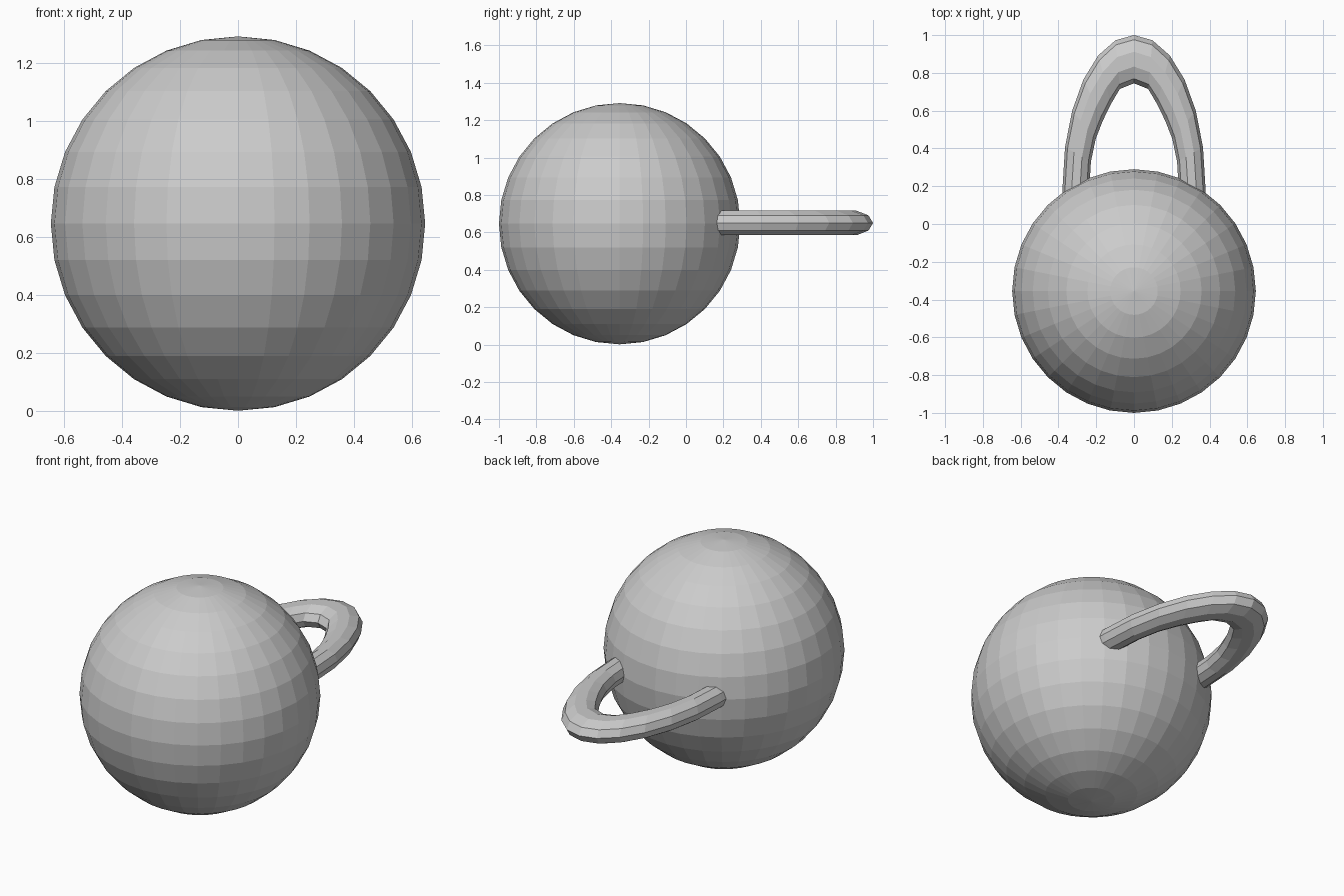
import bpy, bmesh, math
from mathutils import Vector

if "Cube" in bpy.data.objects:
    bpy.data.objects.remove(bpy.data.objects["Cube"])

# Round body
bpy.ops.mesh.primitive_uv_sphere_add(segments=32, ring_count=16, radius=0.645,
                                     location=(0, -0.355, 0.646))
bpy.context.object.name = "ball"

# Loop handle: outer edge is half an ellipse, inner edge is a narrower pointed arch
inner = [(0.236, 0.20), (0.228, 0.33), (0.203, 0.45), (0.166, 0.545),
         (0.122, 0.635), (0.075, 0.715), (0.0, 0.745)]
half = [((0.378, 0.05), (0.236, 0.05))]
for i, p in enumerate(inner):
    t = math.radians(15 * i)
    half.append(((0.378 * math.cos(t), 0.2 + 0.8 * math.sin(t)), p))
mirrored = [((-o[0], o[1]), (-n[0], n[1])) for o, n in reversed(half[:-1])]
stations = half + mirrored

SIDES, HALF_HEIGHT, MID_Z = 10, 0.069, 0.65
bm = bmesh.new()
rings = []
for o, n in stations:
    o, n = Vector((*o, MID_Z)), Vector((*n, MID_Z))
    mid, reach = (o + n) / 2, (o - n) / 2
    ring = []
    for k in range(SIDES):
        a = math.tau * k / SIDES
        ring.append(bm.verts.new(mid + reach * math.cos(a)
                                 + Vector((0, 0, HALF_HEIGHT * math.sin(a)))))
    rings.append(ring)

for r0, r1 in zip(rings, rings[1:]):
    for k in range(SIDES):
        j = (k + 1) % SIDES
        bm.faces.new((r0[k], r0[j], r1[j], r1[k]))

# Leg ends, buried in the ball
bm.faces.new(rings[0])
bm.faces.new(rings[-1])
bmesh.ops.recalc_face_normals(bm, faces=bm.faces)
mesh = bpy.data.meshes.new("loop_handle")
bm.to_mesh(mesh)
bm.free()
bpy.context.collection.objects.link(bpy.data.objects.new("loop_handle", mesh))
